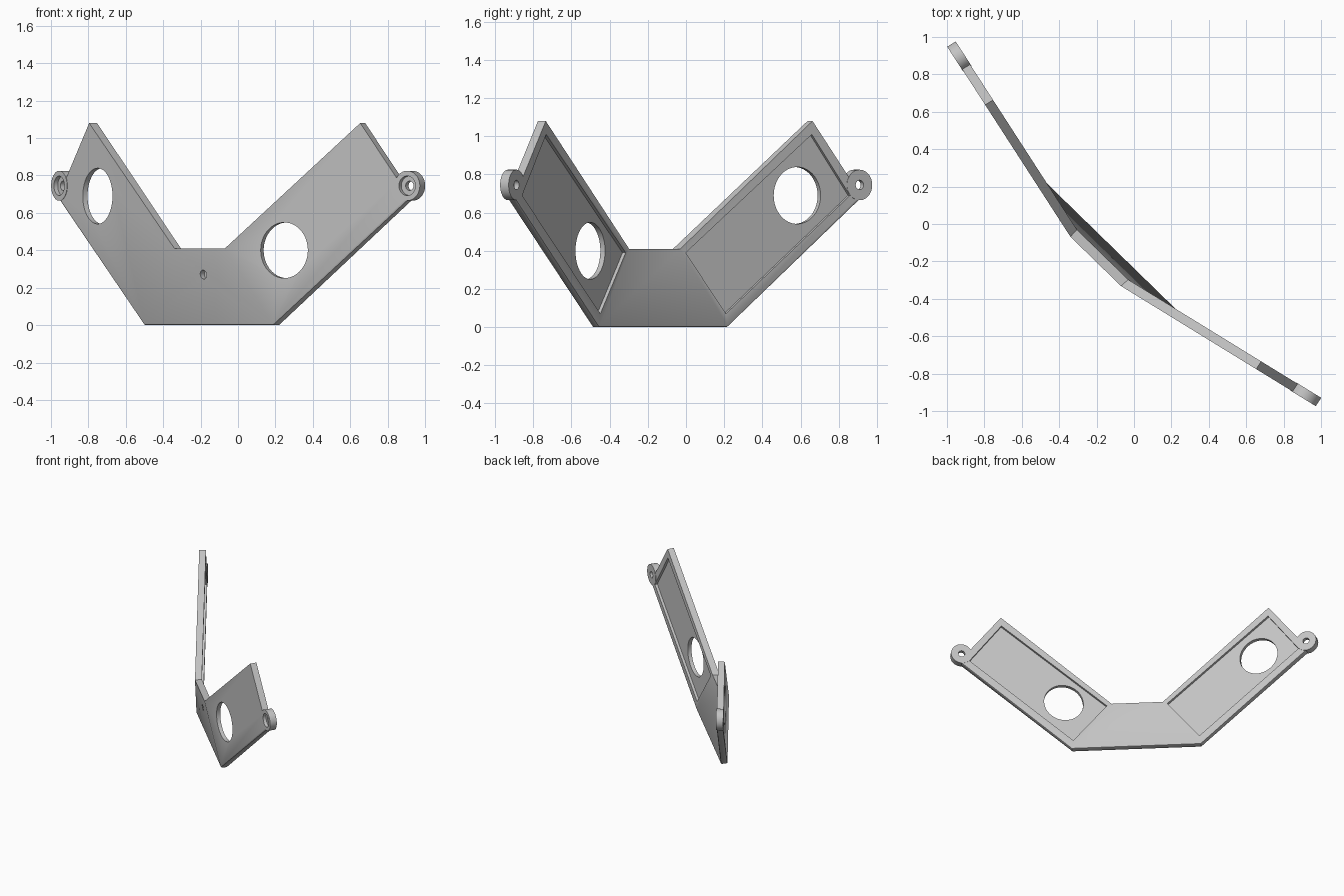
import bpy, bmesh, math

if "Cube" in bpy.data.objects:
    bpy.data.objects.remove(bpy.data.objects["Cube"])

T = 0.05                                  # plate thickness
P0 = (-0.34, -0.07)                       # upper fold corner in plan
D = (-0.533, 0.846)                       # arm direction in plan
LUG = (1.153, 0.745)                      # lug centre along arm, height

grey = bpy.data.materials.new("light grey")
grey.diffuse_color = (0.55, 0.55, 0.55, 1)
grey.use_nodes = True
grey.node_tree.nodes["Principled BSDF"].inputs["Base Color"].default_value = grey.diffuse_color


def arm_frame(right):
    """Map along-arm u, depth w behind the front face, and height z."""
    def to_world(u, w, z):
        x = P0[0] + u * D[0] + w * D[1]
        y = P0[1] + u * D[1] - w * D[0]
        if right:
            x, y = y, x
        return (x, y * 0.975, z)
    return to_world


def centre_frame(u, w, z):
    """Map sideways u, depth w and height z for the middle panel."""
    k = math.sqrt(0.5)
    return ((u + w) * k, (w - u) * k * 0.975, z)


def finish(bm, name):
    bmesh.ops.recalc_face_normals(bm, faces=bm.faces)
    me = bpy.data.meshes.new(name)
    bm.to_mesh(me)
    bm.free()
    me.materials.append(grey)
    ob = bpy.data.objects.new(name, me)
    bpy.context.collection.objects.link(ob)
    return ob


def circle(c, r, n=48):
    return [(c[0] + r * math.cos(2 * math.pi * i / n),
             c[1] + r * math.sin(2 * math.pi * i / n)) for i in range(n)]


def prism(name, outline, w0, w1, frame, bevel=0):
    bm = bmesh.new()
    a = [bm.verts.new(frame(u, w0, z)) for u, z in outline]
    b = [bm.verts.new(frame(u, w1, z)) for u, z in outline]
    rims = [bm.faces.new(a), bm.faces.new(b)]
    for i in range(len(a)):
        j = (i + 1) % len(a)
        bm.faces.new((a[i], a[j], b[j], b[i]))
    if bevel:
        edges = list({e for f in rims for e in f.edges})
        bmesh.ops.bevel(bm, geom=edges, offset=bevel, segments=2,
                        profile=0.5, affect='EDGES')
    return finish(bm, name)


def combine(target, tool, operation):
    mod = target.modifiers.new("cut", 'BOOLEAN')
    mod.operation = operation
    mod.solver = 'EXACT'
    mod.object = tool
    tool.hide_render = True
    bpy.context.view_layer.objects.active = target
    bpy.ops.object.modifier_apply(modifier=mod.name)
    bpy.data.objects.remove(tool, do_unlink=True)


# Folded plate: two upright arms joined by a leaning middle panel
front = [(0, 0.41), (0.305, 0), (1.17, 0.679), (0.855, 1.08)]
back = [(0.0145, 0.41), (0.317, 0), (1.17, 0.679), (0.855, 1.08)]
bm = bmesh.new()
sides = []
for right in (False, True):
    f = arm_frame(right)
    sides.append(([bm.verts.new(f(u, 0, z)) for u, z in front],
                  [bm.verts.new(f(u, T, z)) for u, z in back]))
for fr, bk in sides:
    bm.faces.new(fr)
    bm.faces.new(bk)
    for i in (1, 2, 3):
        j = (i + 1) % 4
        bm.faces.new((fr[i], fr[j], bk[j], bk[i]))
(lf, lb), (rf, rb) = sides
bm.faces.new((lf[0], lf[1], rf[1], rf[0]))
bm.faces.new((lb[0], lb[1], rb[1], rb[0]))
bm.faces.new((lf[0], rf[0], rb[0], lb[0]))
bm.faces.new((lf[1], rf[1], rb[1], lb[1]))
# Softened lower rim
lower = [bm.edges.get((v[1], v[2])) for s in sides for v in s]
lower += [bm.edges.get((lf[1], rf[1])), bm.edges.get((lb[1], rb[1]))]
bmesh.ops.recalc_face_normals(bm, faces=bm.faces)
bmesh.ops.bevel(bm, geom=lower, offset=0.009, segments=2, profile=0.5,
                affect='EDGES')
plate = finish(bm, "bracket_plate")

pocket = [(0.05, 0.39), (0.305, 0.07), (1.093, 0.69), (0.851, 1.01)]
for right, hole in ((False, (0.77, 0.69)), (True, (0.375, 0.40))):
    f = arm_frame(right)
    # Shallow pocket in the back and large round opening
    combine(plate, prism("pocket", pocket, T - 0.02, T + 0.05, f), 'DIFFERENCE')
    combine(plate, prism("opening", circle(hole, 0.149, 64), -0.1, 0.15, f),
            'DIFFERENCE')
    # End lug with a counterbored screw hole
    combine(plate, prism("lug", circle(LUG, 0.08), -0.002, T + 0.002, f, 0.008),
            'UNION')
    combine(plate, prism("counterbore", circle(LUG, 0.052), -0.05, 0.022, f),
            'DIFFERENCE')
    combine(plate, prism("screw_hole", circle(LUG, 0.025, 32), -0.1, 0.15, f),
            'DIFFERENCE')

# Small blind hole in the middle panel
combine(plate, prism("pilot_hole", circle((0.005, 0.27), 0.024, 24),
                     -0.4, -0.235, centre_frame), 'DIFFERENCE')

bpy.ops.object.select_all(action='DESELECT')
plate.select_set(True)
bpy.context.view_layer.objects.active = plate
bpy.ops.object.shade_smooth_by_angle(angle=math.radians(30))
